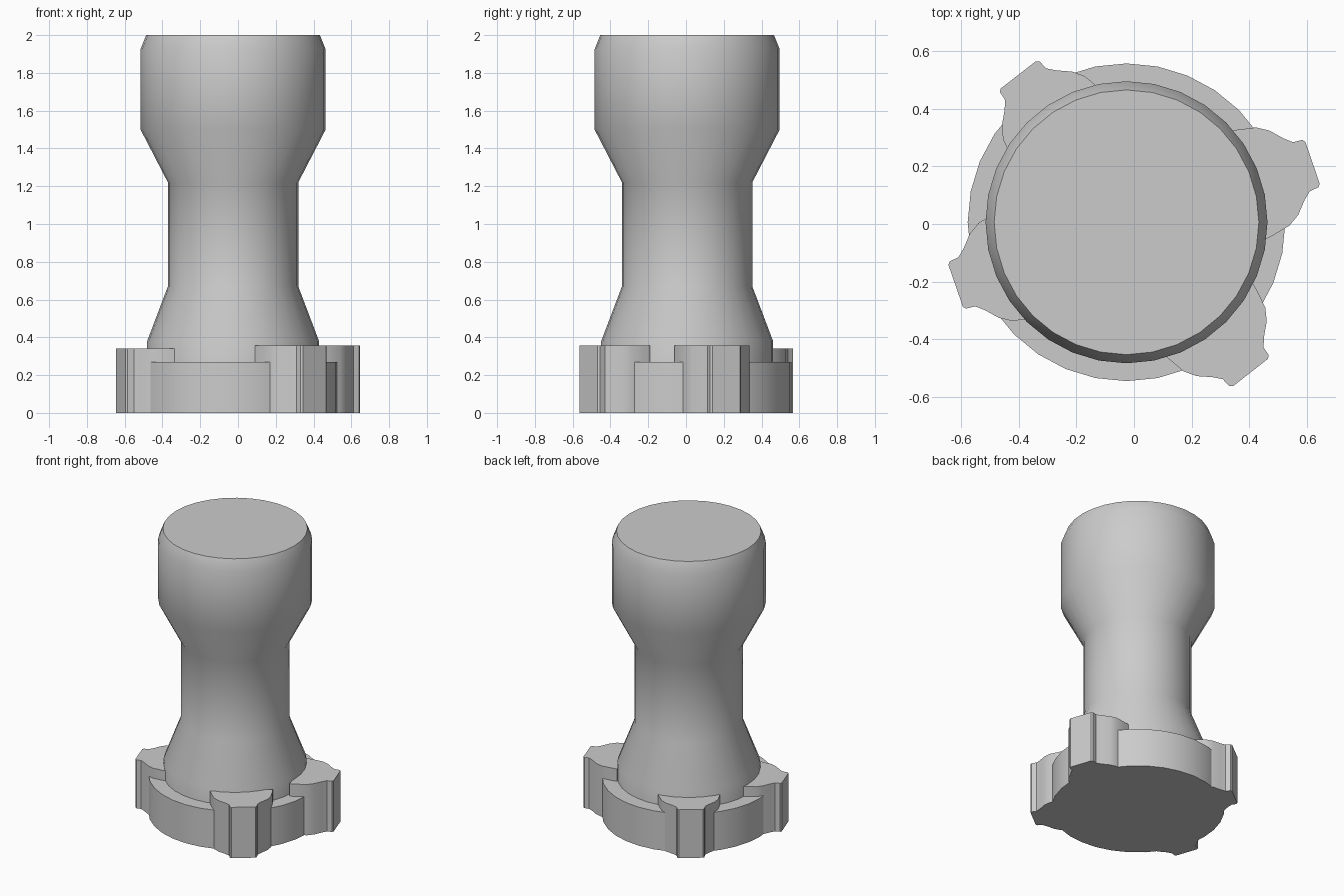
import bpy
import bmesh
from math import radians
from mathutils import Vector, Matrix

cube = bpy.data.objects.get("Cube")
if cube:
    bpy.data.objects.remove(cube, do_unlink=True)

# Single plain grey
grey = bpy.data.materials.new("plain grey")
grey.use_nodes = True
colour = (0.6, 0.6, 0.6, 1)
grey.diffuse_color = colour
grey.node_tree.nodes["Principled BSDF"].inputs["Base Color"].default_value = colour

AXIS = Vector((-0.026, 0.006, 0))  # the turned parts sit slightly off centre


def finish(bm, name, angle):
    bmesh.ops.recalc_face_normals(bm, faces=bm.faces)
    mesh = bpy.data.meshes.new(name)
    bm.to_mesh(mesh)
    bm.free()
    mesh.materials.append(grey)
    obj = bpy.data.objects.new(name, mesh)
    bpy.context.collection.objects.link(obj)
    bpy.ops.object.select_all(action="DESELECT")
    obj.select_set(True)
    bpy.context.view_layer.objects.active = obj
    bpy.ops.object.shade_smooth_by_angle(angle=radians(angle))
    return obj


def turned(name, profile, sides=32):
    """Stack rings of (radius, height) and cap both ends."""
    bm = bmesh.new()
    rings = []
    for r, z in profile:
        ring = bmesh.ops.create_circle(
            bm, segments=sides, radius=r,
            matrix=Matrix.Translation(AXIS + Vector((0, 0, z))))["verts"]
        rings.append(ring)
    for low, high in zip(rings, rings[1:]):
        for i in range(sides):
            j = (i + 1) % sides
            bm.faces.new((low[i], low[j], high[j], high[i]))
    bm.faces.new(rings[0])
    bm.faces.new(rings[-1])
    return finish(bm, name, 40)


def lug(name, angle, height):
    """Flared tab: half outline mirrored, then extruded upward."""
    half = [(0.40, 0.20), (0.44, 0.195), (0.51, 0.18), (0.55, 0.155),
            (0.588, 0.113), (0.615, 0.09), (0.648, 0.087), (0.656, 0.077)]
    outline = half + [(x, -y) for x, y in reversed(half)]
    bm = bmesh.new()
    face = bm.faces.new([bm.verts.new((x, y, 0)) for x, y in outline])
    top = bmesh.ops.extrude_face_region(bm, geom=[face], use_keep_orig=True)
    bmesh.ops.translate(
        bm, vec=(0, 0, height),
        verts=[g for g in top["geom"] if isinstance(g, bmesh.types.BMVert)])
    bmesh.ops.rotate(bm, verts=bm.verts,
                     matrix=Matrix.Rotation(radians(angle), 3, "Z"))
    return finish(bm, name, 30)


# Waisted handle
turned("handle", [(0.455, 0.1), (0.455, 0.38), (0.345, 0.67), (0.345, 1.22),
                  (0.49, 1.5), (0.49, 1.925), (0.46, 2.0)])

# Base disc
turned("base_disc", [(0.552, 0), (0.552, 0.27)])

# Four lugs in two opposed pairs
lug("right_side_lug", 18.9, 0.357)
lug("front_lug", -51.9, 0.357)
lug("back_lug", 127.8, 0.34)
lug("left_side_lug", 199.1, 0.34)
